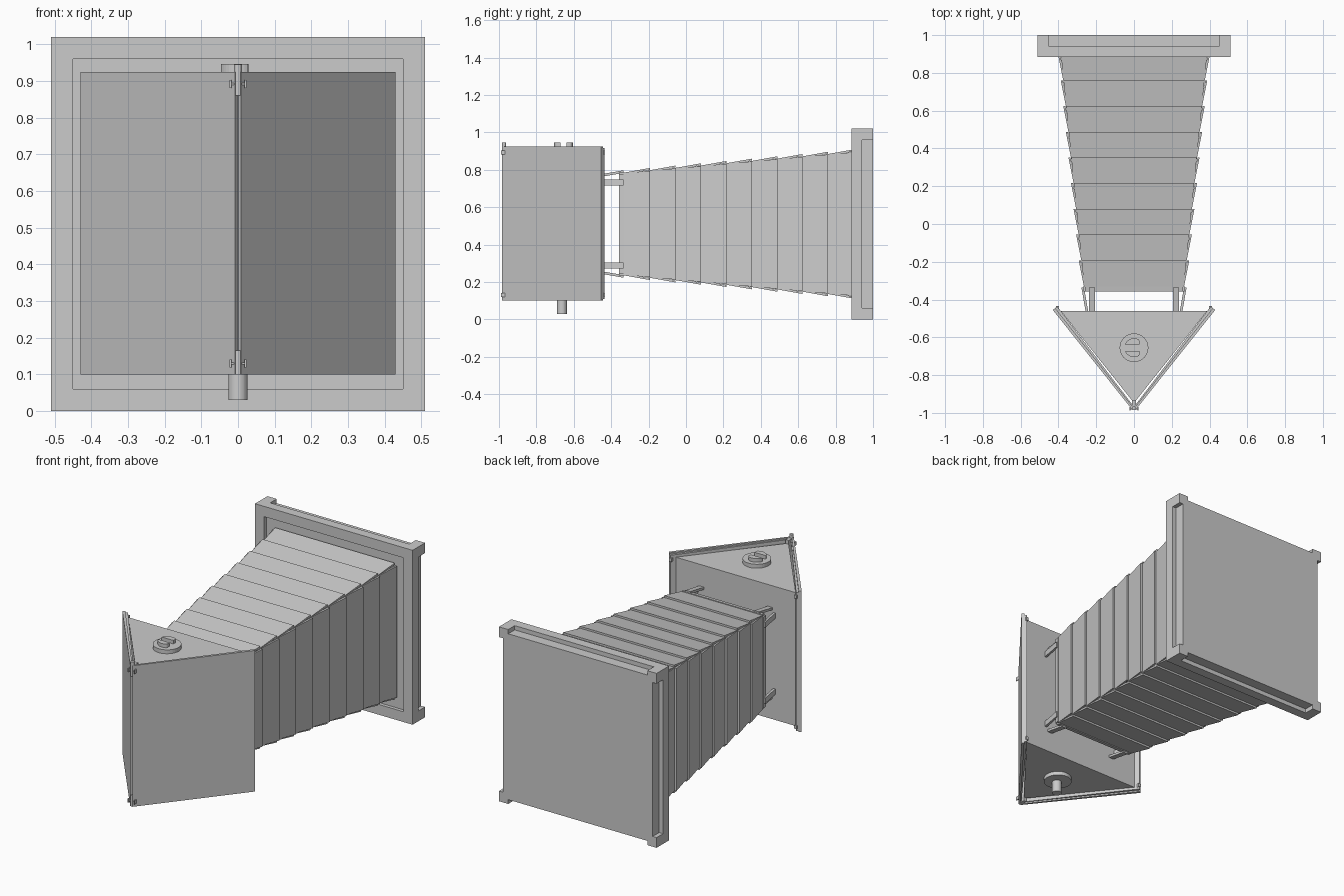
import bpy, bmesh, math
from mathutils import Vector

if "Cube" in bpy.data.objects:
    bpy.data.objects.remove(bpy.data.objects["Cube"])

GREY = (0.6, 0.6, 0.6, 1)
mat = bpy.data.materials.new("plain grey")
mat.use_nodes = True
mat.diffuse_color = GREY
mat.node_tree.nodes["Principled BSDF"].inputs["Base Color"].default_value = GREY
CZ = 0.51  # height of the lens axis


def loft(name, sections):
    """Skin closed loops of equal length and cap both ends."""
    bm = bmesh.new()
    rings = [[bm.verts.new(p) for p in s] for s in sections]
    n = len(rings[0])
    for a, b in zip(rings, rings[1:]):
        for i in range(n):
            j = (i + 1) % n
            bm.faces.new((a[i], a[j], b[j], b[i]))
    bm.faces.new(rings[0][::-1])
    bm.faces.new(rings[-1])
    bmesh.ops.recalc_face_normals(bm, faces=bm.faces)
    mesh = bpy.data.meshes.new(name)
    bm.to_mesh(mesh)
    bm.free()
    mesh.materials.append(mat)
    ob = bpy.data.objects.new(name, mesh)
    bpy.context.collection.objects.link(ob)
    return ob


def prism(name, outline, z0, z1):
    return loft(name, [[(x, y, z) for x, y in outline] for z in (z0, z1)])


def box(name, x, y, z, sx, sy, sz):
    outline = [(x + a * sx / 2, y + b * sy / 2)
               for a, b in ((-1, -1), (1, -1), (1, 1), (-1, 1))]
    return prism(name, outline, z - sz / 2, z + sz / 2)


def circle(r, cy, n=32, x_max=1.0):
    return [(min(r * math.cos(t), x_max), cy + r * math.sin(t))
            for t in (2 * math.pi * i / n for i in range(n))]


def square(h, y):
    return [(-h, y, CZ - h), (h, y, CZ - h), (h, y, CZ + h), (-h, y, CZ + h)]


# Rear frame: shallow recess in front, notched edges behind
loft("rear_frame", [square(0.45, 0.905), square(0.45, 0.885),
                    square(0.51, 0.885), square(0.51, 0.94)])
notched = []
for k in range(4):
    for u, v in ((0.485, 0.45), (0.51, 0.45), (0.51, 0.51), (0.45, 0.51), (0.45, 0.485)):
        for _ in range(k):
            u, v = -v, u
        notched.append((u, v))
loft("rear_panel", [[(u, y, CZ + v) for u, v in notched] for y in (0.94, 1.0)])


# Bellows: overlapping tapered plates on four sides
def half_x(y):
    return 0.388 + 0.1 * (y - 0.76)


def half_z(y):
    return 0.386 + 0.091 * (y - 0.755)


def strip(name, side, y0, y1, a0, a1, w0, w1, thick, shift=0.0):
    """Sloping plate; a is the outward distance, w the half width."""
    axis, sign = side
    ends = []
    for y, a, w in ((y0, a0, w0), (y1, a1, w1)):
        loop = []
        for out, across in ((a - thick, -w), (a, -w), (a, w), (a - thick, w)):
            out, across = out * sign, across + shift
            loop.append((out, y, CZ + across) if axis == "x" else (across, y, CZ + out))
        ends.append(loop)
    return loft(name, ends)


SIDES = {"left": ("x", 1), "right": ("x", -1), "top": ("z", 1), "bottom": ("z", -1)}
STEP, FIRST, REAR = 0.136, -0.192, 0.896
for label, side in SIDES.items():
    own, other, slope = (half_x, half_z, 0.2) if side[0] == "x" else (half_z, half_x, 0.18)
    for i in range(9):
        y1 = FIRST + STEP * i
        length = STEP + (0.02 if i else 0.005)
        y0 = y1 - length
        strip(f"bellows_{label}_{i + 1}", side, y0, y1,
              own(y1) - slope * length, own(y1),
              other(y0) - 0.015, other(y1) - 0.015, 0.011)
    # Front edge bar and the two arms joining it to the lens housing
    end = own(-0.335)
    strip(f"bellows_bar_{label}", side, -0.358, -0.332, end - 0.012, end - 0.008,
          other(-0.335) - 0.02, other(-0.335) - 0.02, 0.018)
    for k in (-1, 1):
        strip(f"arm_{label}_{k}", side, -0.462, -0.335, end - 0.022, end,
              0.016, 0.016, 0.014, shift=0.222 * k)

# Lens housing: triangular prism with a door on each slanted face
prism("housing", [(-0.388, -0.46), (0, -0.947), (0.388, -0.46)], 0.122, 0.902)
inner, outer = Vector((0.008, -0.985)), Vector((0.43, -0.455))
along = (outer - inner).normalized()
inward = Vector((-along.y, along.x))
for label, s in (("left", 1), ("right", -1)):
    for layer, d0, d1, trim in (("door", 0, 0.016, 0), ("door_lining", 0.016, 0.03, 0.008)):
        pts = [inner + inward * d0, outer + inward * d0,
               outer + inward * d1, inner + inward * d1]
        prism(f"{layer}_{label}", [(s * max(p.x, 0.001), p.y) for p in pts],
              0.1 + trim, 0.925 - trim)
    # Small clips at the free and meeting edges of the door
    for z in (0.13, 0.892):
        box(f"rear_clip_{label}", s * 0.405, -0.443, z, 0.016, 0.02, 0.02)
        box(f"front_clip_{label}", s * 0.02, -0.978, z, 0.005, 0.02, 0.022)
prism("front_corner", [(-0.01, -0.972), (0.01, -0.972), (0.01, -0.935), (-0.01, -0.935)],
      0.1, 0.925)
for label, z0, z1 in (("lower", 0.1, 0.165), ("upper", 0.86, 0.945)):
    prism(f"hinge_pin_{label}", circle(0.011, -0.974, 12), z0, z1)
for z in (0.13, 0.892):
    box("hinge_bar", 0, -0.978, z, 0.044, 0.006, 0.006)

# Top knob with a slotted cap, and the collar and stem below
KY = -0.655
prism("knob_base", circle(0.076, KY), 0.895, 0.925)
for s in (-1, 1):
    arc = [(min(0.05 * math.cos(t), 0.028), KY + s * 0.05 * math.sin(t))
           for t in (math.radians(20 + 10 * i) for i in range(15))]
    prism("knob_cap", arc, 0.925, 0.946)
prism("lower_collar", circle(0.076, KY), 0.1, 0.125)
prism("lower_stem", circle(0.026, KY - 0.008), 0.03, 0.11)
